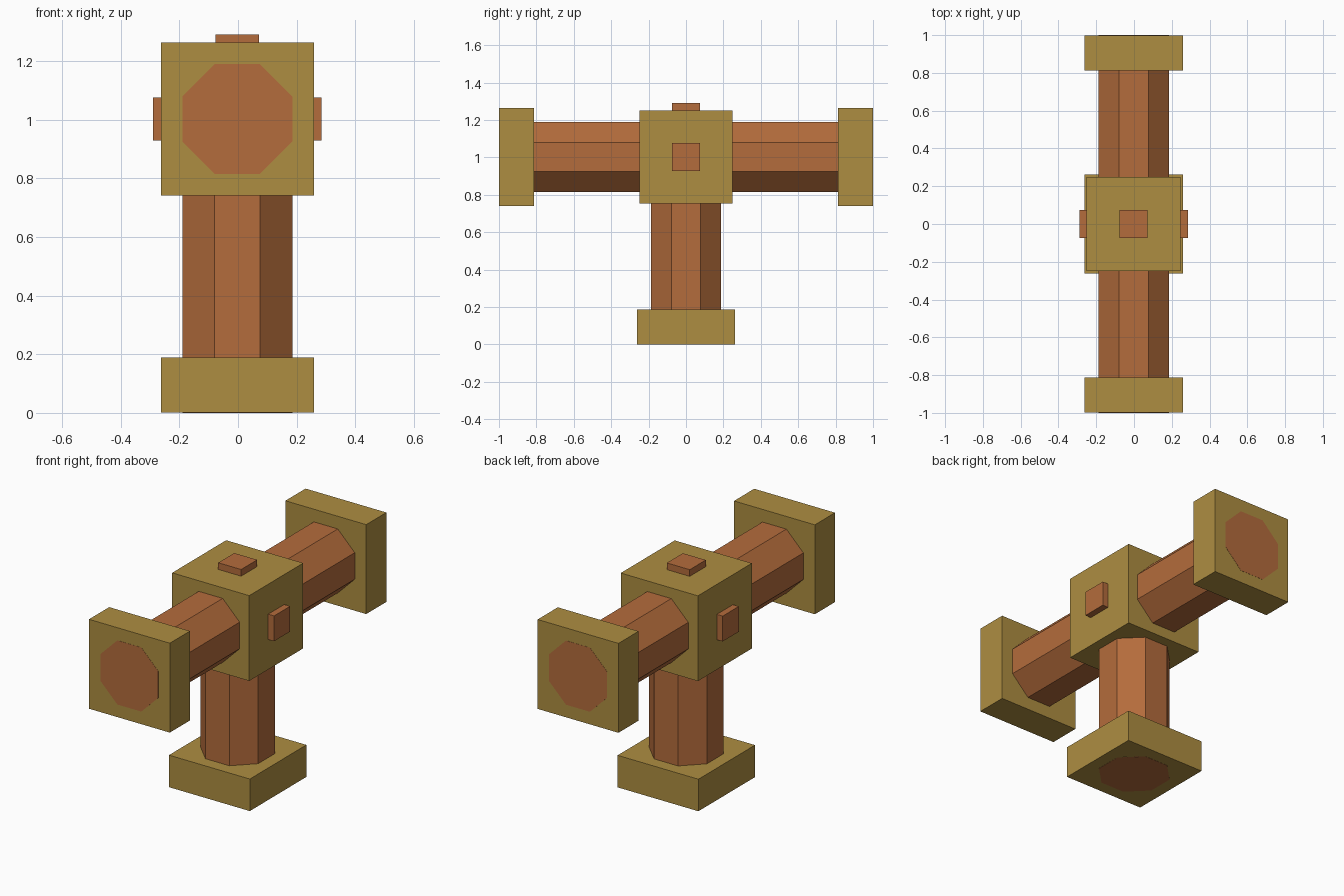
import bpy, bmesh, math
from mathutils import Matrix, Vector

if "Cube" in bpy.data.objects:
    bpy.data.objects.remove(bpy.data.objects["Cube"])


def material(name, rgb):
    m = bpy.data.materials.new(name)
    m.diffuse_color = (*rgb, 1)
    m.use_nodes = True
    m.node_tree.nodes["Principled BSDF"].inputs["Base Color"].default_value = m.diffuse_color
    return m


brass = material("dull_brass", (0.423, 0.270, 0.053))
copper = material("copper_brown", (0.456, 0.150, 0.045))
CX, CZ = -0.002, 1.002   # axis of the joint
EPS = 0.001              # pipe ends stand just proud of the flanges


def finish(bm, name, mat):
    me = bpy.data.meshes.new(name)
    bm.to_mesh(me)
    bm.free()
    me.materials.append(mat)
    ob = bpy.data.objects.new(name, me)
    bpy.context.collection.objects.link(ob)
    return ob


def box(name, lo, hi, mat):
    lo, hi = Vector(lo), Vector(hi)
    bm = bmesh.new()
    bmesh.ops.create_cube(bm, size=1, matrix=Matrix.Translation((lo + hi) / 2)
                          @ Matrix.Diagonal((*(hi - lo), 1)))
    return finish(bm, name, mat)


def pipe(name, centre, length, along_y=False):
    # octagonal bar with flats facing the main axes
    r = 0.187 / math.cos(math.pi / 8)
    bm = bmesh.new()
    bmesh.ops.create_cone(bm, cap_ends=True, segments=8, radius1=r, radius2=r,
                          depth=length, matrix=Matrix.Rotation(math.pi / 8, 4, 'Z'))
    # create_cone may start on a flat: turn so that the flats face x and y
    if max(v.co.x for v in bm.verts) > 0.195:
        bmesh.ops.rotate(bm, verts=bm.verts, matrix=Matrix.Rotation(math.pi / 8, 3, 'Z'))
    if along_y:
        bmesh.ops.rotate(bm, verts=bm.verts, matrix=Matrix.Rotation(math.pi / 2, 3, 'X'))
    bmesh.ops.translate(bm, verts=bm.verts, vec=centre)
    return finish(bm, name, copper)


# Central joint block
box("joint_block", (CX - 0.249, -0.249, CZ - 0.249), (CX + 0.249, 0.249, CZ + 0.249), brass)

# Small square studs on the top and both sides
box("stud_top", (CX - 0.074, -0.074, CZ + 0.2), (CX + 0.074, 0.074, 1.29), copper)
for side, s in (("left", -1), ("right", 1)):
    xs = sorted((CX + s * 0.2, CX + s * 0.287))
    box("stud_" + side, (xs[0], -0.074, CZ - 0.074), (xs[1], 0.074, CZ + 0.074), copper)

# Horizontal and upright pipes, showing through the flange ends
pipe("pipe_horizontal", (CX, 0, CZ), 2.0, along_y=True)
pipe("pipe_upright", (CX, 0, 0.4), 0.8)

# Square end flanges
for side, s in (("front", -1), ("back", 1)):
    ys = sorted((s * 0.813, s * (1 - EPS)))
    box("flange_" + side, (CX - 0.261, ys[0], CZ - 0.261), (CX + 0.261, ys[1], CZ + 0.261), brass)
box("flange_base", (CX - 0.261, -0.261, EPS), (CX + 0.261, 0.261, 0.188), brass)
